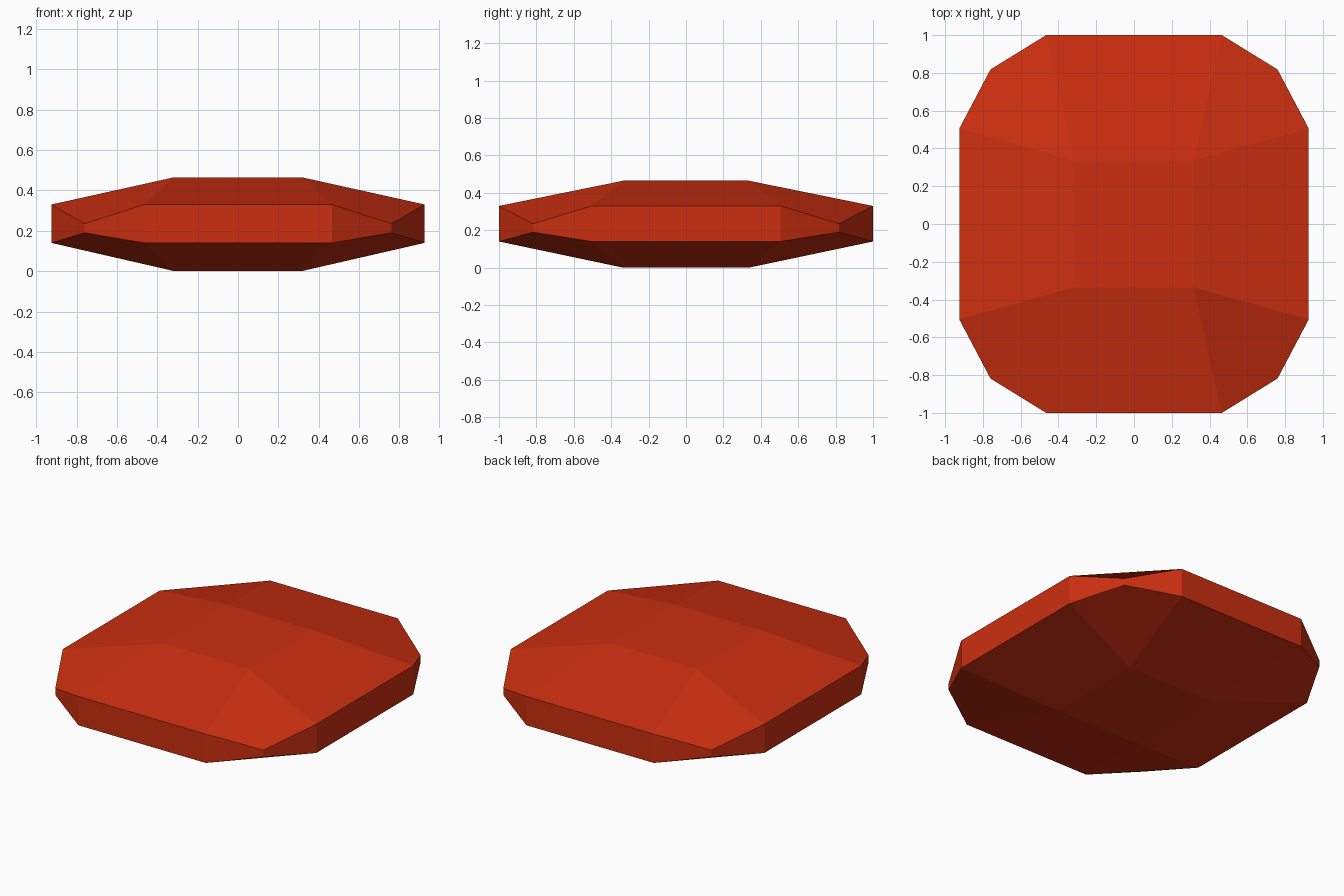
import bpy
import bmesh

cube = bpy.data.objects.get("Cube")
if cube:
    bpy.data.objects.remove(cube, do_unlink=True)

# Single red material
RED = (0.60, 0.028, 0.005, 1.0)
mat = bpy.data.materials.new("brick red")
mat.use_nodes = True
mat.diffuse_color = RED
bsdf = mat.node_tree.nodes["Principled BSDF"]
bsdf.inputs["Base Color"].default_value = RED
bsdf.inputs["Roughness"].default_value = 0.8

# Rim of one quadrant: (x, y, lower z, upper z)
SIDE = (0.925, 0.505, 0.14, 0.33)
CORNER = (0.76, 0.818, 0.19, 0.235)
END = (0.465, 1.0, 0.14, 0.33)
PLATEAU = (0.315, 0.335, 0.0, 0.465)

bm = bmesh.new()
quadrants = [(1, 1), (-1, 1), (-1, -1), (1, -1)]
verts = {}
for q, (sx, sy) in enumerate(quadrants):
    for name, (x, y, low, high) in zip("scep", (SIDE, CORNER, END, PLATEAU)):
        verts[q, name] = [bm.verts.new((sx * x, sy * y, z)) for z in (low, high)]


def face(keys, level):
    bm.faces.new([verts[k][level] for k in keys])


def wall(a, b):
    bm.faces.new([verts[a][0], verts[b][0], verts[b][1], verts[a][1]])


for q in range(4):
    # Chamfered corner: facets above and below, narrow walls between
    for level in (0, 1):
        face([(q, "e"), (q, "c"), (q, "s"), (q, "p")], level)
    wall((q, "s"), (q, "c"))
    wall((q, "c"), (q, "e"))
    # Long bevels and wall joining this quadrant to the next
    n = (q + 1) % 4
    rim = "e" if q % 2 == 0 else "s"
    for level in (0, 1):
        face([(q, rim), (n, rim), (n, "p"), (q, "p")], level)
    wall((q, rim), (n, rim))

# Flat plateaus on top and underneath
for level in (0, 1):
    face([(q, "p") for q in range(4)], level)

bmesh.ops.recalc_face_normals(bm, faces=bm.faces)
mesh = bpy.data.meshes.new("faceted_slab")
bm.to_mesh(mesh)
bm.free()
mesh.materials.append(mat)
slab = bpy.data.objects.new("faceted_slab", mesh)
bpy.context.scene.collection.objects.link(slab)
